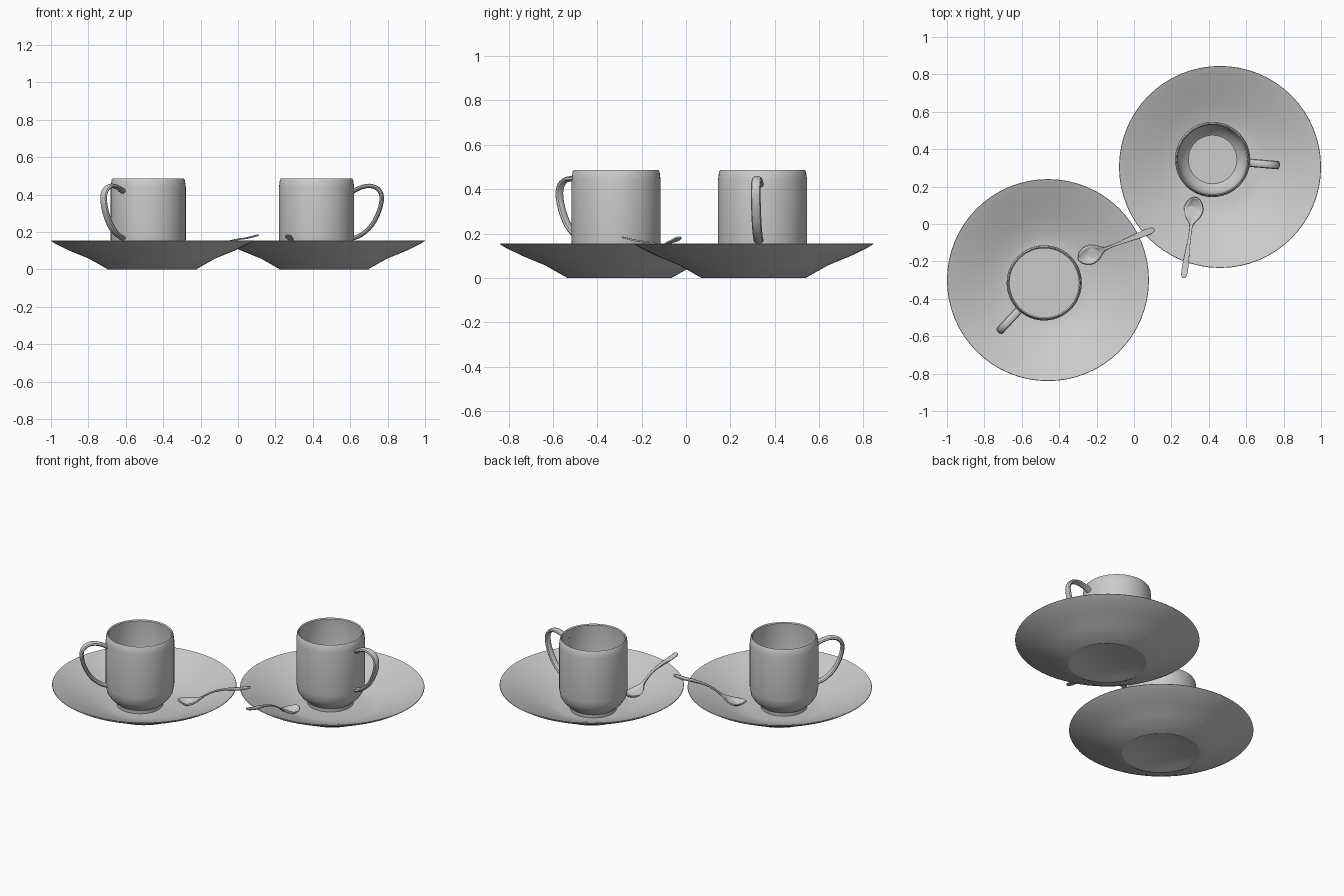
import bpy, bmesh
from math import pi, cos, sin, radians
from mathutils import Vector

cube = bpy.data.objects.get("Cube")
if cube:
    bpy.data.objects.remove(cube)

# One glazed grey for everything
grey = bpy.data.materials.new("plain grey")
grey.use_nodes = True
grey.diffuse_color = (0.6, 0.6, 0.6, 1)
grey.node_tree.nodes["Principled BSDF"].inputs["Base Color"].default_value = (0.6, 0.6, 0.6, 1)


def finish(bm, name, loc, turn=0, sharp=35):
    bmesh.ops.recalc_face_normals(bm, faces=bm.faces)
    mesh = bpy.data.meshes.new(name)
    bm.to_mesh(mesh)
    bm.free()
    mesh.materials.append(grey)
    ob = bpy.data.objects.new(name, mesh)
    bpy.context.collection.objects.link(ob)
    ob.location = loc
    ob.rotation_euler.z = radians(turn)
    bpy.ops.object.select_all(action='DESELECT')
    ob.select_set(True)
    bpy.context.view_layer.objects.active = ob
    bpy.ops.object.shade_smooth_by_angle(angle=radians(sharp))
    return ob


def lathe(name, profile, loc, steps):
    bm = bmesh.new()
    vs = [bm.verts.new((r, 0, z)) for r, z in profile]
    es = [bm.edges.new(pair) for pair in zip(vs, vs[1:])]
    bmesh.ops.spin(bm, geom=vs + es, cent=(0, 0, 0), axis=(0, 0, 1), angle=2 * pi, steps=steps)
    bmesh.ops.remove_doubles(bm, verts=bm.verts, dist=0.0002)
    return finish(bm, name, loc)


def spline(points, n):
    """Catmull-Rom through points of any dimension."""
    p = [Vector(q) for q in points]
    p = [2 * p[0] - p[1]] + p + [2 * p[-1] - p[-2]]
    out = []
    for a, b, c, d in zip(p, p[1:], p[2:], p[3:]):
        for i in range(n):
            t = i / n
            out.append(b + (c - a) * (t / 2) + (2 * a - 5 * b + 4 * c - d) * (t * t / 2)
                       + (3 * b - a - 3 * c + d) * (t ** 3 / 2))
    return out + [p[-2]]


def skin(bm, rows, closed):
    for a, b in zip(rows, rows[1:]):
        for i in range(len(a) if closed else len(a) - 1):
            j = (i + 1) % len(a)
            bm.faces.new((a[i], a[j], b[j], b[i]))


def cup_handle(name, loc, turn):
    # Ear-shaped loop as (radius, height)
    path = spline([(.192, .415), (.235, .437), (.285, .447), (.33, .43), (.35, .385),
                   (.335, .31), (.295, .235), (.24, .185), (.192, .165)], 3)
    bm = bmesh.new()
    rows = []
    for i, p in enumerate(path):
        t = (path[min(i + 1, len(path) - 1)] - path[max(i - 1, 0)]).normalized()
        ring = []
        for k in range(10):
            a = 2 * pi * k / 10
            q = p + Vector((-t.y, t.x)) * .012 * sin(a)
            ring.append(bm.verts.new((q.x, .022 * cos(a), q.y)))
        rows.append(ring)
    skin(bm, rows, True)
    bm.faces.new(rows[0])
    bm.faces.new(rows[-1])
    return finish(bm, name, loc, turn)


def spoon(name, loc, turn):
    # Stations: distance from bowl tip, height, half width, hollow depth
    stations = spline([(0, .062, .008, .002), (.02, .058, .034, .012), (.06, .055, .05, .022),
                       (.1, .064, .04, .017), (.135, .083, .015, .004), (.16, .1, .008, 0),
                       (.22, .135, .008, 0), (.3, .158, .012, 0), (.37, .168, .017, 0),
                       (.42, .18, .015, 0), (.435, .183, .005, 0)], 3)
    bm = bmesh.new()
    rows = []
    for s, z, w, d in stations:
        rows.append([bm.verts.new((s, w * v, z - d * (1 - v * v)))
                     for v in (-1, -.67, -.33, 0, .33, .67, 1)])
    skin(bm, rows, False)
    ob = finish(bm, name, loc, turn)
    mod = ob.modifiers.new("thickness", 'SOLIDIFY')
    mod.thickness = .007
    mod.offset = 0
    return ob


saucer_profile = [(0, .015), (.2, .012), (.225, 0), (.235, 0), (.335, .057), (.44, .1), (.515, .137),
                  (.54, .153), (.538, .156), (.51, .146), (.44, .113), (.34, .073), (.25, .036),
                  (.2, .028), (0, .026)]
cup_profile = [(0, .042), (.11, .042), (.118, .028), (.135, .028), (.137, .05), (.17, .08),
               (.193, .115), (.201, .16), (.201, .44), (.196, .478), (.191, .486), (.185, .48),
               (.188, .44), (.188, .17), (.165, .105), (.13, .075), (0, .07)]

# Two place settings: saucer, cup, handle direction, spoon tip and direction
settings = [("left", (.46, .305), (.42, .345), -5, (.328, .142), -98.3),
            ("right", (-.46, -.3), (-.48, -.315), 227, (-.296, -.188), 21.5)]
for side, saucer, cup, turn, tip, aim in settings:
    lathe(side + "_saucer", saucer_profile, (*saucer, 0), 64)
    lathe(side + "_cup", cup_profile, (*cup, 0), 48)
    cup_handle(side + "_cup_handle", (*cup, 0), turn)
    spoon(side + "_spoon", (*tip, 0), aim)

# Drink in the right cup
lathe("drink_surface", [(0, .27), (.188, .27)], (-.48, -.315, 0), 48)
